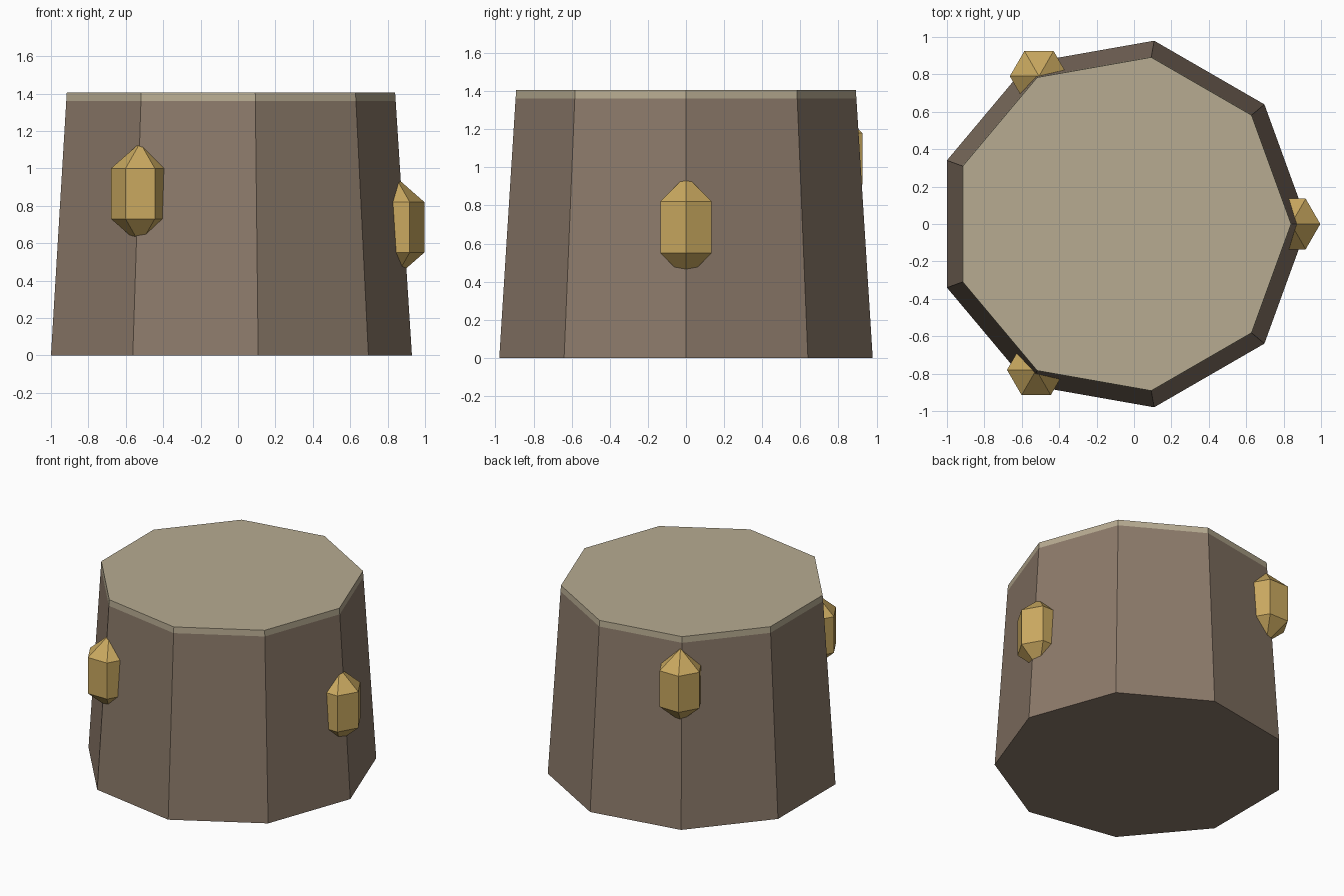
import bpy, bmesh, math

if "Cube" in bpy.data.objects:
    bpy.data.objects.remove(bpy.data.objects["Cube"])


def material(name, rgb):
    """Flat colour given as sRGB bytes, stored linear."""
    lin = [(c / 255 / 12.92) if c < 10 else ((c / 255 + 0.055) / 1.055) ** 2.4 for c in rgb]
    m = bpy.data.materials.new(name)
    m.diffuse_color = (*lin, 1.0)
    m.use_nodes = True
    m.node_tree.nodes["Principled BSDF"].inputs["Base Color"].default_value = m.diffuse_color
    return m


BARK = material("brown_bark", (140, 122, 106))
WOOD = material("pale_cut_wood", (183, 171, 145))
AMBER = material("amber_gold", (202, 169, 96))


def lathe(name, sides, profile, location, mats):
    """Stack regular polygons (radius, z); radius 0 makes a point."""
    bm = bmesh.new()
    rings = []
    for r, z in profile:
        n = sides if r > 0 else 1
        rings.append([bm.verts.new((r * math.cos(math.tau * i / sides),
                                    r * math.sin(math.tau * i / sides), z)) for i in range(n)])
    for a, b in zip(rings, rings[1:]):
        for i in range(sides):
            j = (i + 1) % sides
            loop = [a[i % len(a)], a[j % len(a)], b[j % len(b)], b[i % len(b)]]
            bm.faces.new(list(dict.fromkeys(loop)))
    for ring in (rings[0], rings[-1]):
        if len(ring) > 1:
            bm.faces.new(ring)
    bmesh.ops.recalc_face_normals(bm, faces=bm.faces)
    me = bpy.data.meshes.new(name)
    bm.to_mesh(me)
    bm.free()
    for m in mats:
        me.materials.append(m)
    ob = bpy.data.objects.new(name, me)
    ob.location = location
    bpy.context.collection.objects.link(ob)
    return ob


# Tapered nine-sided stump with a thin pale rim and top
HEIGHT, RIM, CENTRE_X = 1.405, 1.36, -0.065
stump = lathe("stump", 9, [(0.995, 0), (0.908, RIM), (0.905, HEIGHT)],
              (CENTRE_X, 0, 0), [BARK, WOOD])
for face in stump.data.polygons:
    face.material_index = 1 if face.center.z > RIM else 0

# Six-sided pointed crystals, half sunk into the bark and rising around it
crystal = [(0, -0.272), (0.156, -0.135), (0.156, 0.135), (0, 0.272)]
for n, (x, y, z) in enumerate([(0.84, 0, 0.685), (-0.508, 0.79, 1.045), (-0.523, -0.78, 0.865)]):
    lathe(f"crystal_{n + 1}", 6, crystal, (x, y, z), [AMBER])
